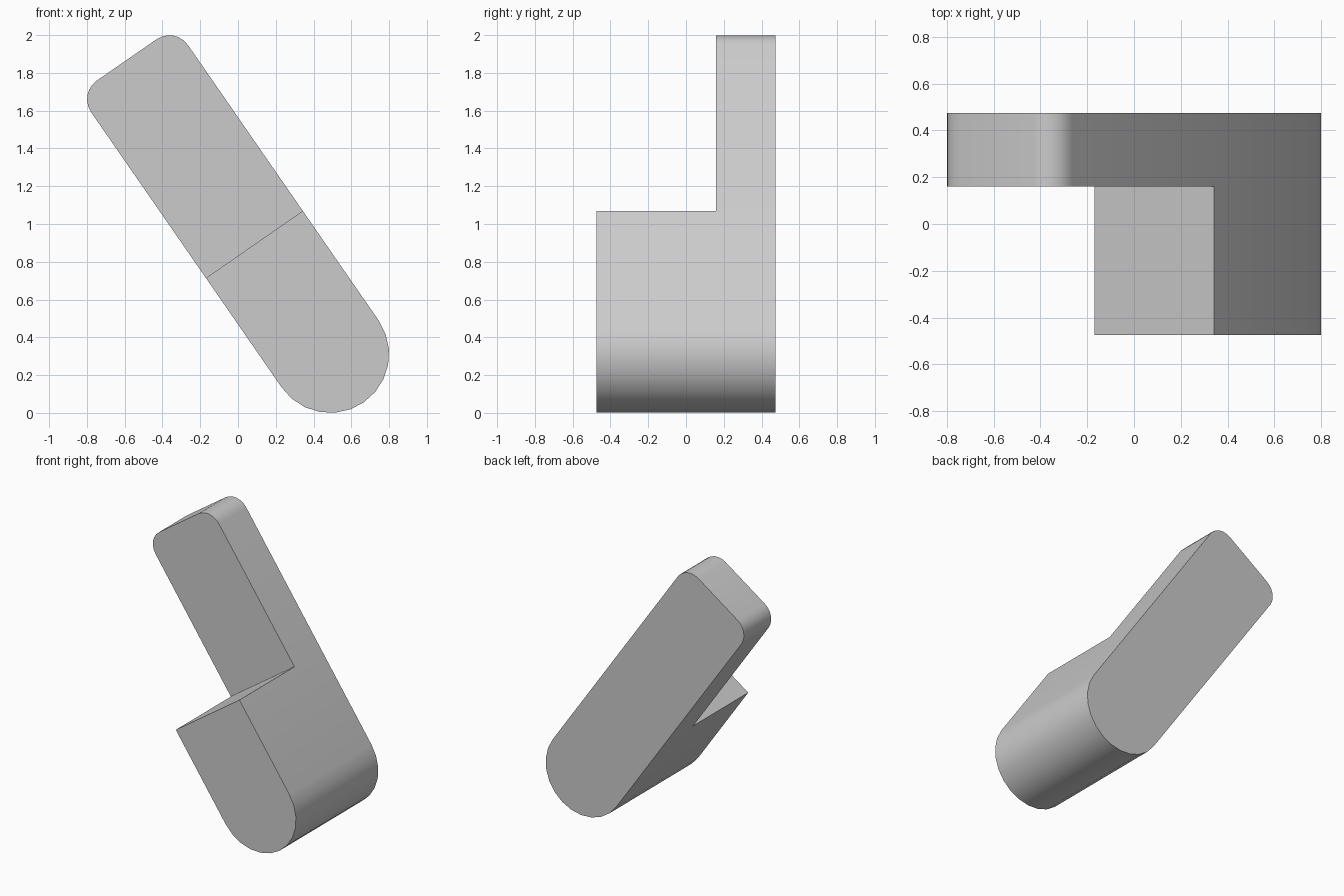
import bpy
import bmesh
import math

old = bpy.data.objects.get("Cube")
if old:
    bpy.data.objects.remove(old, do_unlink=True)

TILT = math.radians(34.7)
HALF = 0.312          # half the bar width and radius of the rounded foot
LENGTH = 1.893        # foot centre to the top end
LEDGE = 0.705         # foot centre to the ledge
CORNER = 0.12         # radius of the top corners
FRONT, STEP, BACK = -0.474, 0.16, 0.474


def arc(cx, cy, radius, start, end, steps):
    angles = [math.radians(start + (end - start) * i / steps) for i in range(steps + 1)]
    return [(cx + radius * math.cos(a), cy + radius * math.sin(a)) for a in angles]


def place(point, y):
    """Tilt a profile point and set it above the ground."""
    u, v = point
    c, s = math.cos(TILT), math.sin(TILT)
    return (0.488 + u * c - v * s, y, HALF + u * s + v * c)


# Profile: thick lower part up to the ledge, then the thin upper part
lower = [(-HALF, LEDGE)] + arc(0, 0, HALF, 180, 360, 12) + [(HALF, LEDGE)]
inset, top = HALF - CORNER, LENGTH - CORNER
upper = arc(inset, top, CORNER, 0, 90, 6) + arc(-inset, top, CORNER, 90, 180, 6)

bm = bmesh.new()


def ring(points, y):
    return [bm.verts.new(place(p, y)) for p in points]


def bridge(a, b):
    for i in range(len(a)):
        j = (i + 1) % len(a)
        bm.faces.new((a[i], a[j], b[j], b[i]))


back = ring(lower + upper, BACK)
step = ring(lower + upper, STEP)
front = ring(lower, FRONT)
n = len(lower)

bridge(back, step)                               # outer wall behind the step
bridge(step[:n], front)                          # thick part's wall and ledge
bm.faces.new(back)                               # flat back
bm.faces.new(front)                              # front of the thick part
bm.faces.new([step[n - 1]] + step[n:] + [step[0]])  # front of the thin part
bmesh.ops.recalc_face_normals(bm, faces=bm.faces[:])

mesh = bpy.data.meshes.new("stepped_bar")
bm.to_mesh(mesh)
bm.free()
bar = bpy.data.objects.new("stepped_bar", mesh)
bpy.context.collection.objects.link(bar)

# Single plain grey
grey = bpy.data.materials.new("light_grey")
grey.use_nodes = True
colour = (0.6, 0.6, 0.6, 1)
grey.diffuse_color = colour
grey.node_tree.nodes["Principled BSDF"].inputs["Base Color"].default_value = colour
mesh.materials.append(grey)

bpy.ops.object.select_all(action="DESELECT")
bar.select_set(True)
bpy.context.view_layer.objects.active = bar
bpy.ops.object.shade_smooth_by_angle(angle=math.radians(30))
